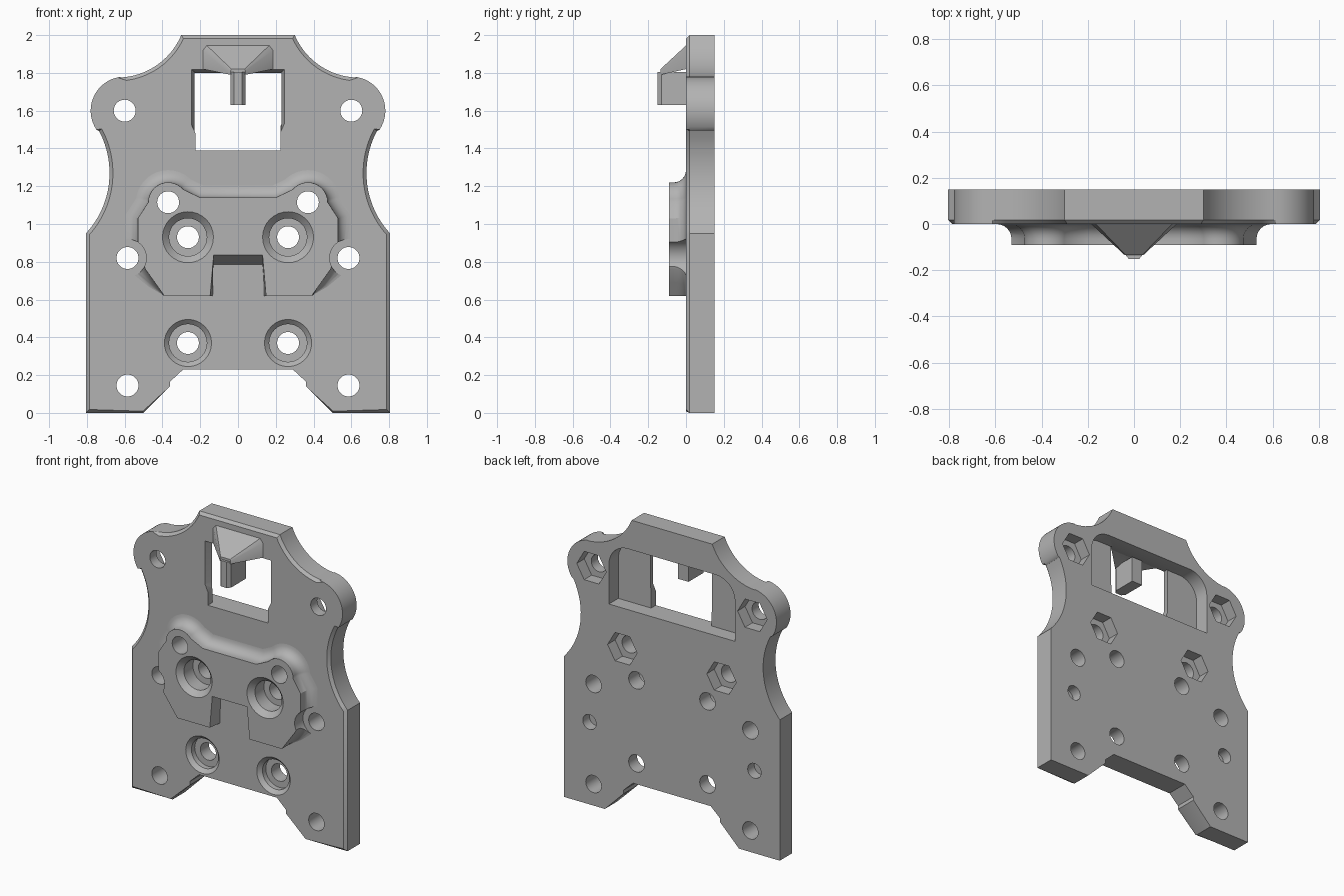
import bpy, bmesh
from math import sin, cos, pi, radians

if "Cube" in bpy.data.objects:
    bpy.data.objects.remove(bpy.data.objects["Cube"])

grey = bpy.data.materials.new("plain grey")
grey.use_nodes = True
grey.diffuse_color = (0.45, 0.45, 0.45, 1)
grey.node_tree.nodes["Principled BSDF"].inputs["Base Color"].default_value = grey.diffuse_color


def loft(name, rings):
    """Closed solid through rings of (x, y, z) points."""
    bm = bmesh.new()
    rows = [[bm.verts.new(p) for p in ring] for ring in rings]
    n = len(rows[0])
    for a, b in zip(rows, rows[1:]):
        for i in range(n):
            j = (i + 1) % n
            bm.faces.new((a[i], a[j], b[j], b[i]))
    bm.faces.new(rows[0])
    bm.faces.new(rows[-1])
    bmesh.ops.recalc_face_normals(bm, faces=bm.faces)
    mesh = bpy.data.meshes.new(name)
    bm.to_mesh(mesh)
    bm.free()
    ob = bpy.data.objects.new(name, mesh)
    bpy.context.collection.objects.link(ob)
    return ob


def combine(target, tool, operation="DIFFERENCE"):
    mod = target.modifiers.new("combine", "BOOLEAN")
    mod.operation, mod.solver, mod.object = operation, "EXACT", tool
    bpy.context.view_layer.objects.active = target
    bpy.ops.object.modifier_apply(modifier=mod.name)
    bpy.data.objects.remove(tool)


def turned(target, x, z, profile, sides=32):
    """Cut a turned shape, profile of (radius, y), on both sides of the middle."""
    for s in (1, -1):
        rings = [[(s * x + r * cos(2 * pi * k / sides), y, z + r * sin(2 * pi * k / sides))
                  for k in range(sides)] for r, y in profile]
        combine(target, loft("cutter", rings))


def arc(cx, cz, r, start, end, n, weight):
    angles = [radians(start + (end - start) * k / n) for k in range(n + 1)]
    return [(cx + r * cos(a), cz + r * sin(a), weight) for a in angles]


def mirrored(half):
    return half + [(-p[0],) + tuple(p[1:]) for p in reversed(half)]


def layer(outline, y, offset):
    """Outline of (x, z, weight) moved outwards by offset * weight."""
    ring = []
    for i, (x, z, w) in enumerate(outline):
        normals = []
        for a, b in ((outline[i - 1], outline[i]), (outline[i], outline[(i + 1) % len(outline)])):
            dx, dz = b[0] - a[0], b[1] - a[1]
            length = (dx * dx + dz * dz) ** 0.5
            normals.append((dz / length, -dx / length))
        (ax, az), (bx, bz) = normals
        f = offset * w / max(0.6, 1 + ax * bx + az * bz)
        ring.append((x + (ax + bx) * f, y, z + (az + bz) * f))
    return ring


def flat_ring(half, y):
    return [(x, y, z) for x, z in mirrored(half)]


def finish(ob):
    ob.data.materials.clear()
    ob.data.materials.append(grey)
    bpy.ops.object.select_all(action="DESELECT")
    ob.select_set(True)
    bpy.context.view_layer.objects.active = ob
    bpy.ops.object.shade_smooth_by_angle(angle=radians(30))
    for p in ob.data.polygons:
        p.material_index = 0
        if abs(p.normal.y) > 0.999:
            p.use_smooth = False


# Plate with rounded ears, waisted sides and a chamfered front edge
half = [(0.29, 0.23, 0), (0.36, 0.165, 0), (0.36, 0.14, 0), (0.5, 0, 0.5), (0.805, 0, 1)]
half += arc(1.152, 1.27, 0.472, 222.7, 152, 16, 1)
half += arc(0.6, 1.6, 0.18, -34, 86, 20, 0)
half += arc(0.64, 2.144, 0.369, 268, 203, 12, 1)
plate = mirrored(half)
mount_plate = loft("mount_plate", [layer(plate, 0, -0.018), layer(plate, 0.018, 0),
                                   layer(plate, 0.15, 0)])

# Raised boss with a filleted foot
half = [(0.39, 0.62, 0), (0.44, 0.69, 0.6), (0.49, 0.76, 1), (0.53, 0.86, 1), (0.53, 1.03, 1)]
half += arc(0.37, 1.115, 0.105, 0, 140, 14, 1) + [(0.2, 1.14, 1)]
outline = mirrored(half)
fillet = 0.065
layers = [layer(outline, -0.09, 0)]
for k in range(7):
    t = k / 6 * pi / 2
    layers.append(layer(outline, fillet * (sin(t) - 1), fillet * (1 - cos(t))))
layers.append(layer(outline, 0.01, fillet))
boss = loft("raised_boss", layers)

# Clearance scoops and the lower notch in the boss
turned(boss, 0.585, 0.82, [(0.1, -0.2), (0.1, 0.05)])
combine(boss, loft("cutter", [
    flat_ring([(0.155, 0.55), (0.13, 0.84)], -0.1),
    flat_ring([(0.135, 0.55), (0.13, 0.77)], 0.03)]))
combine(mount_plate, boss, "UNION")

# Plain through holes
for x, z in ((0.6, 1.6), (0.37, 1.115), (0.585, 0.82), (0.585, 0.145)):
    turned(mount_plate, x, z, [(0.058, -0.2), (0.058, 0.3)])

# Countersunk screw holes
turned(mount_plate, 0.265, 0.93, [(0.145, -0.1), (0.1, -0.055), (0.1, 0.04),
                                  (0.058, 0.04), (0.058, 0.3)])
turned(mount_plate, 0.265, 0.37, [(0.135, -0.01), (0.1, 0.025), (0.1, 0.06),
                                  (0.058, 0.06), (0.058, 0.3)])

# Hexagonal nut pockets and blind holes in the back
for x, z in ((0.6, 1.6), (0.37, 1.115)):
    turned(mount_plate, x, z, [(0.11, 0.07), (0.11, 0.3)], 6)
turned(mount_plate, 0.615, 0.555, [(0.05, 0.08), (0.05, 0.3)])

# Back recess with rounded upper corners, and the window through it
recess = [(0.47, 1.39)] + [(x, z) for x, z, w in arc(0.33, 1.66, 0.14, 0, 90, 10, 0)]
combine(mount_plate, loft("cutter", [flat_ring(recess, y) for y in (0.05, 0.3)]))
combine(mount_plate, loft("cutter", [
    flat_ring([(0.225, 1.39), (0.225, 1.48), (0.248, 1.53), (0.248, 1.82)], -0.01),
    flat_ring([(0.225, 1.39), (0.225, 1.48), (0.225, 1.53), (0.225, 1.8)], 0.07)]))
finish(mount_plate)

# Hook: a sloping wedge carrying a chamfered stem
hook = loft("hook", [
    flat_ring([(0.185, 1.82), (0.185, 1.92), (0.165, 1.945)], 0.01),
    flat_ring([(0.185, 1.82), (0.185, 1.92), (0.165, 1.945)], 0),
    flat_ring([(0.04, 1.79), (0.04, 1.81), (0.035, 1.82)], -0.135)])
stem = loft("stem", [flat_ring([(w, 1.63), (w, 1.805)], y)
                     for w, y in ((0.022, -0.152), (0.04, -0.13), (0.04, 0.03))])
combine(hook, stem, "UNION")
finish(hook)
